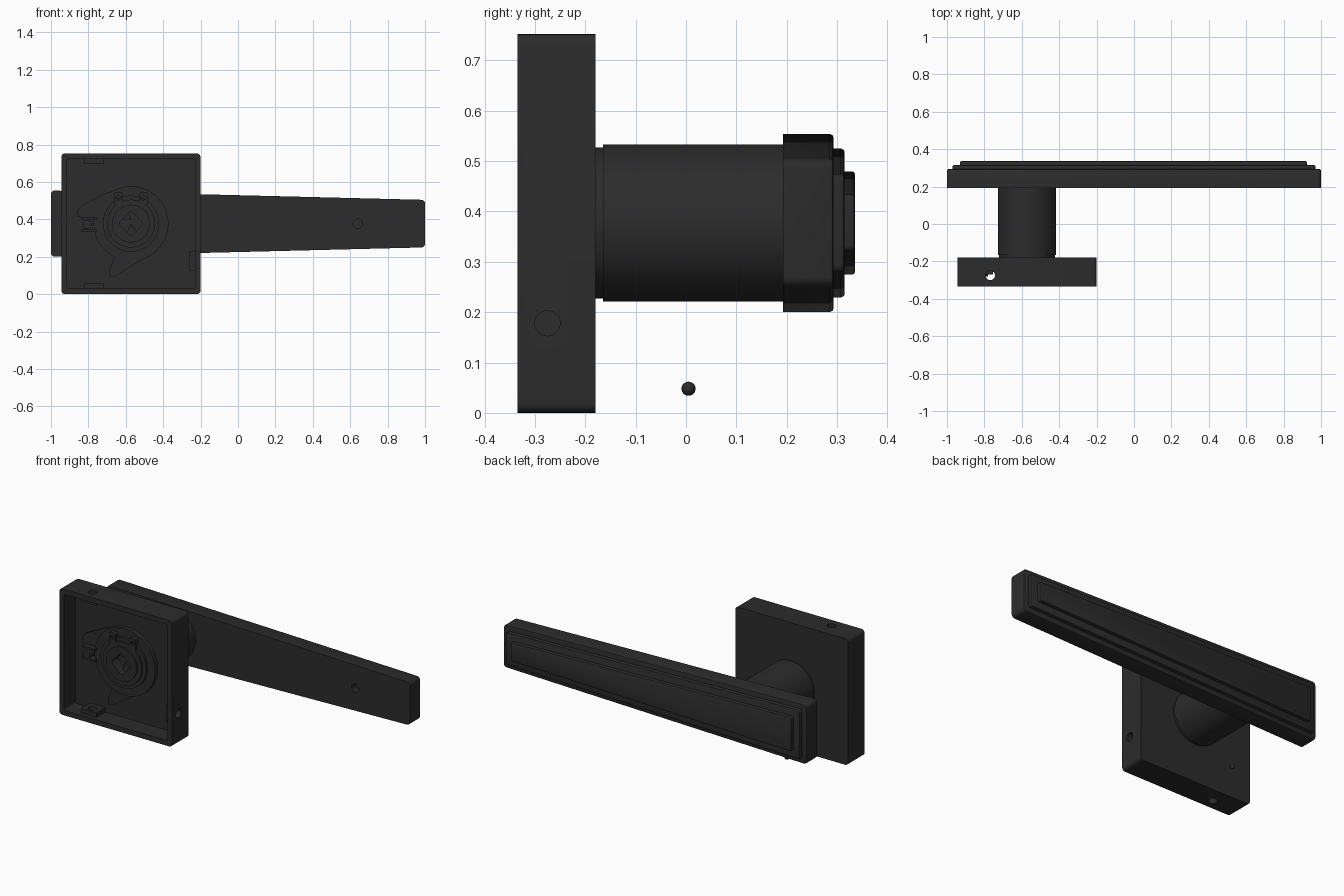
import bpy, bmesh, math
from mathutils import Matrix, Vector

if "Cube" in bpy.data.objects:
    bpy.data.objects.remove(bpy.data.objects["Cube"])

CX, CZ = -0.572, 0.377          # axis of the neck
mat = bpy.data.materials.new("dark_metal")
mat.diffuse_color = (0.025, 0.025, 0.025, 1)
mat.use_nodes = True
mat.node_tree.nodes["Principled BSDF"].inputs["Base Color"].default_value = mat.diffuse_color


def finish(name, bm):
    bmesh.ops.recalc_face_normals(bm, faces=bm.faces)
    me = bpy.data.meshes.new(name)
    bm.to_mesh(me)
    bm.free()
    me.materials.append(mat)
    ob = bpy.data.objects.new(name, me)
    bpy.context.collection.objects.link(ob)
    return ob


def prism(name, pts, y0, y1, round_r=0.0, back_bevel=0.0):
    """Extrude an xz outline along y, rounding corners and the rear edge."""
    bm = bmesh.new()
    face = bm.faces.new([bm.verts.new((x, y0, z)) for x, z in pts])
    ext = bmesh.ops.extrude_face_region(bm, geom=[face])["geom"]
    for v in ext:
        if isinstance(v, bmesh.types.BMVert):
            v.co.y = y1
    if round_r:
        sides = [e for e in bm.edges if abs(e.verts[0].co.y - e.verts[1].co.y) > 1e-5]
        bmesh.ops.bevel(bm, geom=sides, offset=round_r, segments=5, profile=0.5, affect='EDGES')
    if back_bevel:
        rim = [e for e in bm.edges if all(abs(v.co.y - y1) < 1e-5 for v in e.verts)]
        bmesh.ops.bevel(bm, geom=rim, offset=back_bevel, segments=2, profile=0.5, affect='EDGES')
    return finish(name, bm)


def rect(x0, x1, z0, z1):
    return [(x0, z0), (x1, z0), (x1, z1), (x0, z1)]


def rod(name, centre, axis, r, length, n=32):
    bm = bmesh.new()
    rot = Vector((0, 0, 1)).rotation_difference(Vector(axis)).to_matrix().to_4x4()
    bmesh.ops.create_cone(bm, cap_ends=True, segments=n, radius1=r, radius2=r, depth=length,
                          matrix=Matrix.Translation(centre) @ rot)
    return finish(name, bm)


def lathe(name, profile, n=64):
    """Revolve a closed (radius, y) profile around the neck axis."""
    bm = bmesh.new()
    rings = [[bm.verts.new((CX + r * math.cos(2 * math.pi * i / n), y,
                            CZ + r * math.sin(2 * math.pi * i / n))) for i in range(n)]
             for r, y in profile]
    for a, b in zip(rings, rings[1:] + rings[:1]):
        for i in range(n):
            j = (i + 1) % n
            bm.faces.new((a[i], a[j], b[j], b[i]))
    return finish(name, bm)


def cut(target, cutters):
    for c in cutters:
        m = target.modifiers.new("cut", 'BOOLEAN')
        m.operation, m.solver, m.object = 'DIFFERENCE', 'EXACT', c
    dg = bpy.context.evaluated_depsgraph_get()
    me = bpy.data.meshes.new_from_object(target.evaluated_get(dg))
    target.modifiers.clear()
    target.data = me


def drop(cutters):
    for c in cutters:
        bpy.data.objects.remove(c)


# Hollow square rose plate, open at the front
plate = prism("rose_plate", rect(-0.945, -0.2, 0, 0.752), -0.335, -0.18, 0.02)
cavity = prism("cavity", rect(-0.915, -0.23, 0.03, 0.722), -0.4, -0.225, 0.012)
holes = [rod("hole_v", (-0.768, -0.275, 0.376), (0, 0, 1), 0.025, 1),
         rod("hole_side", (-0.22, -0.275, 0.178), (1, 0, 0), 0.025, 0.2)]
cut(plate, [cavity] + holes)

# Screw bosses on the inside walls
bosses = [prism("boss_top", rect(-0.82, -0.718, 0.695, 0.724), -0.31, -0.222),
          prism("boss_bottom", rect(-0.82, -0.718, 0.028, 0.057), -0.31, -0.222),
          prism("boss_side", rect(-0.258, -0.228, 0.127, 0.23), -0.31, -0.222)]
for b in bosses:
    cut(b, holes)
drop([cavity] + holes)

# Raised stop webs on the plate floor
prism("stop_web_left", [(-0.57, 0.40), (-0.66, 0.555), (-0.714, 0.537), (-0.837, 0.475),
                        (-0.862, 0.44), (-0.86, 0.415), (-0.74, 0.40)], -0.242, -0.222)
prism("stop_web_lower", [(-0.66, 0.20), (-0.69, 0.125), (-0.685, 0.098), (-0.66, 0.092),
                         (-0.46, 0.22), (-0.57, 0.377)], -0.242, -0.222)

# Spring post with its two guide fins
rod("spring_post", (-0.805, -0.25, 0.372), (0, 1, 0), 0.025, 0.06)
for i, z in enumerate((0.334, 0.40)):
    prism(f"post_fin_{i}", rect(-0.84, -0.755, z, z + 0.012), -0.27, -0.222)

# Stepped bearing rings inside the plate
lathe("bearing_ring", [(0.10, -0.222), (0.20, -0.222), (0.20, -0.25), (0.15, -0.25),
                       (0.15, -0.265), (0.10, -0.265)])
lathe("retaining_ring", [(0.10, -0.262), (0.128, -0.262), (0.128, -0.275), (0.10, -0.275)])

# Retaining ring ears, mirrored about the neck axis
for s in (-1, 1):
    a = CX + s * 0.045
    b = CX + s * 0.088
    ear = prism("ring_ear", rect(min(a, b), max(a, b), 0.475, 0.545), -0.275, -0.248, 0.008)
    pin = rod("ear_hole", (CX + s * 0.066, -0.26, 0.515), (0, 1, 0), 0.012, 0.1, 16)
    cut(ear, [pin])
    drop([pin])

# Hub with square spindle socket
hub = rod("hub", (CX, -0.24, CZ), (0, 1, 0), 0.101, 0.09, 64)
d = 0.068
socket = prism("socket", [(CX - d, CZ), (CX, CZ - d), (CX + d, CZ), (CX, CZ + d)], -0.4, -0.205, 0.015)
cut(hub, [socket])
drop([socket])
lathe("socket_screw", [(0.02, -0.2), (0.04, -0.2), (0.04, -0.22), (0.02, -0.22)], 32)

# Round neck joining plate and lever
rod("neck_collar", (CX, -0.172, CZ), (0, 1, 0), 0.15, 0.02, 64)
rod("neck", (CX, 0.0165, CZ), (0, 1, 0), 0.156, 0.363, 64)

# Tapered lever, stepping back in three tiers
tiers = [("lever_body", -1.0, 1.0, 0.177, 0.127, 0.193, 0.293, 0.02),
         ("lever_middle_tier", -0.97, 0.97, 0.148, 0.097, 0.290, 0.315, 0.015),
         ("lever_top_tier", -0.93, 0.925, 0.103, 0.056, 0.312, 0.336, 0.012)]
for name, x0, x1, h0, h1, y0, y1, r in tiers:
    tier = prism(name, [(x0, CZ - h0), (x1, CZ - h1), (x1, CZ + h1), (x0, CZ + h0)], y0, y1, r, 0.007)
    if name == "lever_body":
        drill = rod("drill", (0.64, 0.19, CZ), (0, 1, 0), 0.025, 0.08)
        cut(tier, [drill])
        drop([drill])

# Loose set screw below the neck
bm = bmesh.new()
bmesh.ops.create_uvsphere(bm, u_segments=16, v_segments=10, radius=0.014,
                          matrix=Matrix.Translation((-0.67, 0.005, 0.048)))
finish("set_screw", bm)

for ob in bpy.context.collection.objects:
    ob.select_set(True)
    bpy.context.view_layer.objects.active = ob
bpy.ops.object.shade_smooth_by_angle(angle=math.radians(30))
